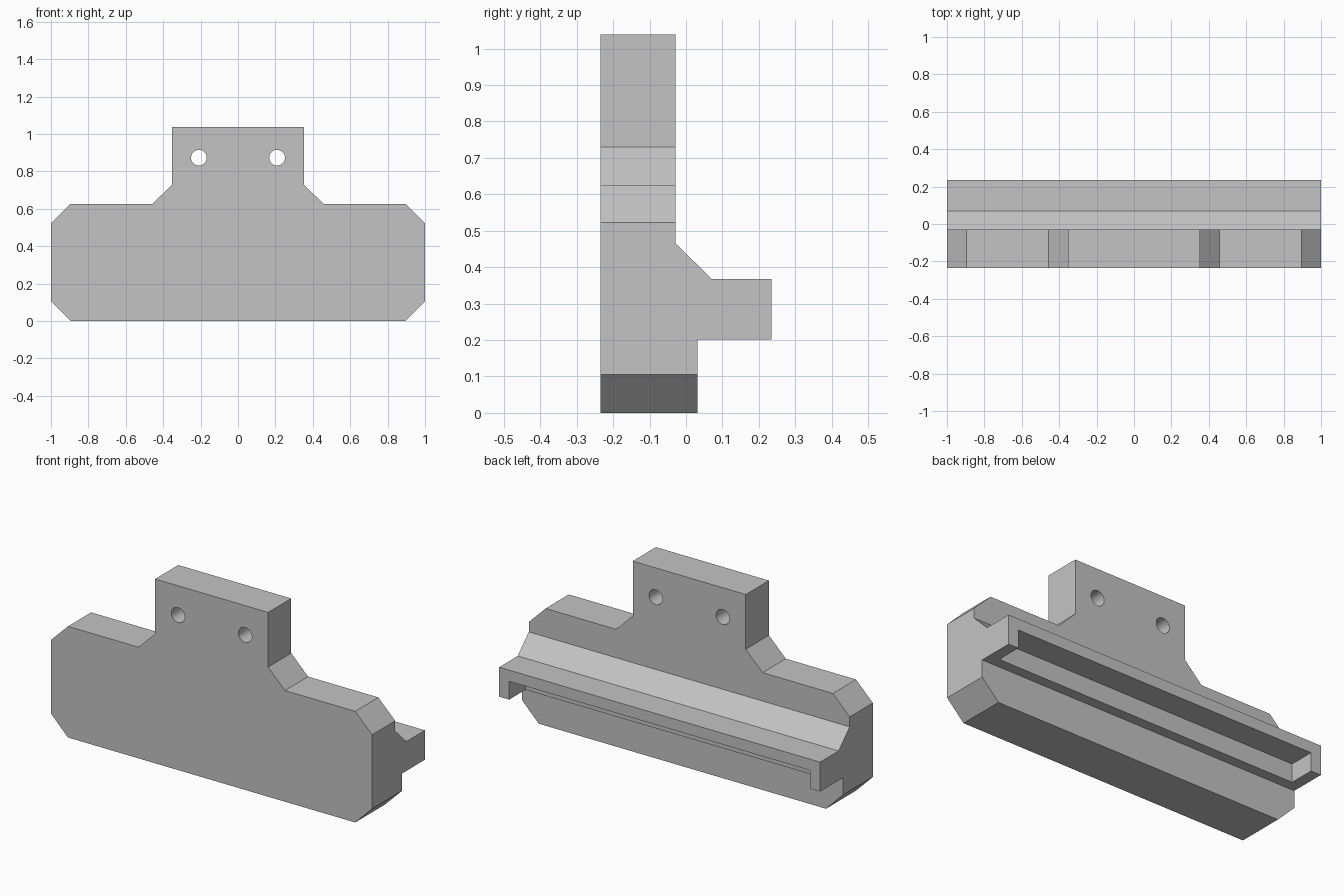
import bpy, bmesh
from math import cos, sin, tau

cube = bpy.data.objects.get("Cube")
if cube:
    bpy.data.objects.remove(cube, do_unlink=True)

GREY = (0.55, 0.55, 0.55, 1)
mat = bpy.data.materials.new("light grey")
mat.use_nodes = True
mat.diffuse_color = GREY
mat.node_tree.nodes["Principled BSDF"].inputs["Base Color"].default_value = GREY


def prism(name, points, axis, lo, hi):
    """Extrude a closed 2D outline along x (points are y,z) or y (points are x,z)."""
    def place(p, t):
        return (t, p[0], p[1]) if axis == "x" else (p[0], t, p[1])
    bm = bmesh.new()
    face = bm.faces.new([bm.verts.new(place(p, lo)) for p in points])
    ext = bmesh.ops.extrude_face_region(bm, geom=[face])
    for v in ext["geom"]:
        if isinstance(v, bmesh.types.BMVert):
            v.co[0 if axis == "x" else 1] = hi
    bmesh.ops.recalc_face_normals(bm, faces=bm.faces)
    mesh = bpy.data.meshes.new(name)
    bm.to_mesh(mesh)
    bm.free()
    mesh.materials.append(mat)
    obj = bpy.data.objects.new(name, mesh)
    bpy.context.collection.objects.link(obj)
    return obj


def combine(target, tool, operation):
    """Apply a boolean and remove the helper."""
    mod = target.modifiers.new(operation.lower(), "BOOLEAN")
    mod.operation = operation
    mod.solver = "EXACT"
    mod.object = tool
    bpy.context.view_layer.update()
    deps = bpy.context.evaluated_depsgraph_get()
    mesh = bpy.data.meshes.new_from_object(target.evaluated_get(deps))
    target.modifiers.clear()
    target.data = mesh
    bpy.data.objects.remove(tool, do_unlink=True)


# Bracket: mirrored front silhouette with chamfered corners and a raised tab
half = [(0.895, 0), (1, 0.105), (1, 0.522), (0.895, 0.626),
        (0.457, 0.626), (0.352, 0.73), (0.352, 1.038)]
outline = half + [(-x, z) for x, z in reversed(half)]
bracket = prism("bracket", outline, "y", -0.4, 0.4)

# Side section: upright plate, sloped rear ledge and thicker foot
section = [(-0.235, -0.1), (0.032, -0.1), (0.032, 0.202), (0.235, 0.202),
           (0.235, 0.368), (0.07, 0.368), (-0.029, 0.466), (-0.029, 1.2), (-0.235, 1.2)]
combine(bracket, prism("side_section", section, "x", -1.2, 1.2), "INTERSECT")

# Groove under the ledge, open at the rear and closed at both ends
groove = [(0.09, 0.1), (0.4, 0.1), (0.4, 0.305), (0.09, 0.305)]
combine(bracket, prism("groove_cutter", groove, "x", -0.9375, 0.9375), "DIFFERENCE")

# Two mounting holes through the tab
for side in (-1, 1):
    ring = [(side * 0.209 + 0.042 * cos(tau * i / 32), 0.873 + 0.042 * sin(tau * i / 32))
            for i in range(32)]
    combine(bracket, prism("hole_cutter", ring, "y", -0.5, 0.5), "DIFFERENCE")

# Smooth hole walls, crisp edges elsewhere
bpy.ops.object.select_all(action="DESELECT")
bracket.select_set(True)
bpy.context.view_layer.objects.active = bracket
bpy.ops.object.shade_smooth_by_angle(angle=0.5)
